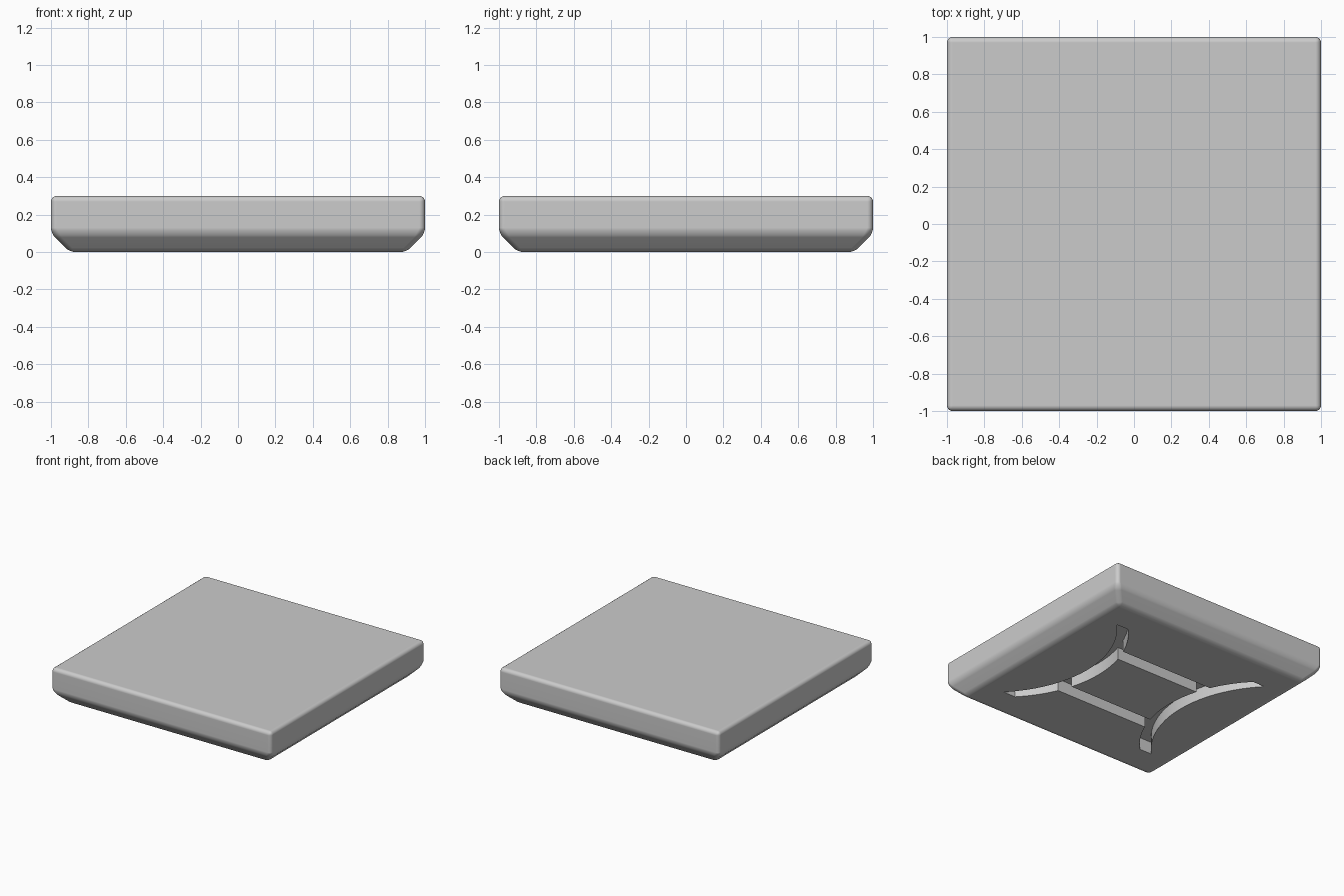
import bpy
import bmesh
import math

DEPTH = 0.10        # groove depth
WIDTH = 0.11        # groove width
ARC_R = 0.95        # curvature of the bowed grooves
APEX = 0.345        # nearest distance of a bowed groove to the centre
REACH = 0.66        # half length of a bowed groove
BAR_Y = 0.27        # inner edge of the straight grooves

cube = bpy.data.objects.get("Cube")
if cube:
    bpy.data.objects.remove(cube, do_unlink=True)


def make_object(name, bm):
    bmesh.ops.recalc_face_normals(bm, faces=bm.faces)
    mesh = bpy.data.meshes.new(name)
    bm.to_mesh(mesh)
    bm.free()
    obj = bpy.data.objects.new(name, mesh)
    bpy.context.collection.objects.link(obj)
    return obj


def prism(name, outline, low, high):
    bm = bmesh.new()
    face = bm.faces.new([bm.verts.new((x, y, low)) for x, y in outline])
    top = bmesh.ops.extrude_face_region(bm, geom=[face])["geom"]
    verts = [v for v in top if isinstance(v, bmesh.types.BMVert)]
    bmesh.ops.translate(bm, verts=verts, vec=(0, 0, high - low))
    return make_object(name, bm)


def bow_x(y):
    return APEX + ARC_R - math.sqrt(ARC_R ** 2 - y ** 2)


# Square slab with a chamfered underside
bm = bmesh.new()
rings = []
for half, z in ((0.9, 0.0), (1.0, 0.1), (1.0, 0.3)):
    corners = ((-half, -half), (half, -half), (half, half), (-half, half))
    rings.append([bm.verts.new((x, y, z)) for x, y in corners])
bm.faces.new(rings[0])
bm.faces.new(rings[-1])
for lower, upper in zip(rings, rings[1:]):
    for i in range(4):
        j = (i + 1) % 4
        bm.faces.new((lower[i], lower[j], upper[j], upper[i]))
slab = make_object("slab", bm)

bevel = slab.modifiers.new("soft_edges", 'BEVEL')
bevel.width = 0.03
bevel.segments = 4
bevel.limit_method = 'ANGLE'

# Two bowed and two straight groove cutters
cutters = []
steps = 20
ys = [REACH * (2 * i / steps - 1) for i in range(steps + 1)]
for side, label in ((1, "left"), (-1, "right")):
    outline = [(side * bow_x(y), y) for y in ys]
    outline += [(side * (bow_x(y) + WIDTH), y) for y in reversed(ys)]
    cutters.append(prism(label + "_bowed_groove_cutter", outline, -0.1, DEPTH))
for side, label in ((1, "back"), (-1, "front")):
    near, far = side * BAR_Y, side * (BAR_Y + WIDTH)
    end = 0.45
    outline = [(-end, near), (end, near), (end, far), (-end, far)]
    cutters.append(prism(label + "_straight_groove_cutter", outline, -0.1, DEPTH))

for cutter in cutters:
    cutter.hide_render = True
    cut = slab.modifiers.new("groove", 'BOOLEAN')
    cut.operation = 'DIFFERENCE'
    cut.solver = 'EXACT'
    cut.object = cutter

# Bake the modifiers, drop the cutters and shade
bpy.ops.object.select_all(action='DESELECT')
slab.select_set(True)
bpy.context.view_layer.objects.active = slab
for name in [m.name for m in slab.modifiers]:
    bpy.ops.object.modifier_apply(modifier=name)
for cutter in cutters:
    bpy.data.objects.remove(cutter, do_unlink=True)
bpy.ops.object.shade_smooth_by_angle(angle=math.radians(35))
normals = slab.modifiers.new("clean_shading", 'WEIGHTED_NORMAL')
normals.keep_sharp = True
